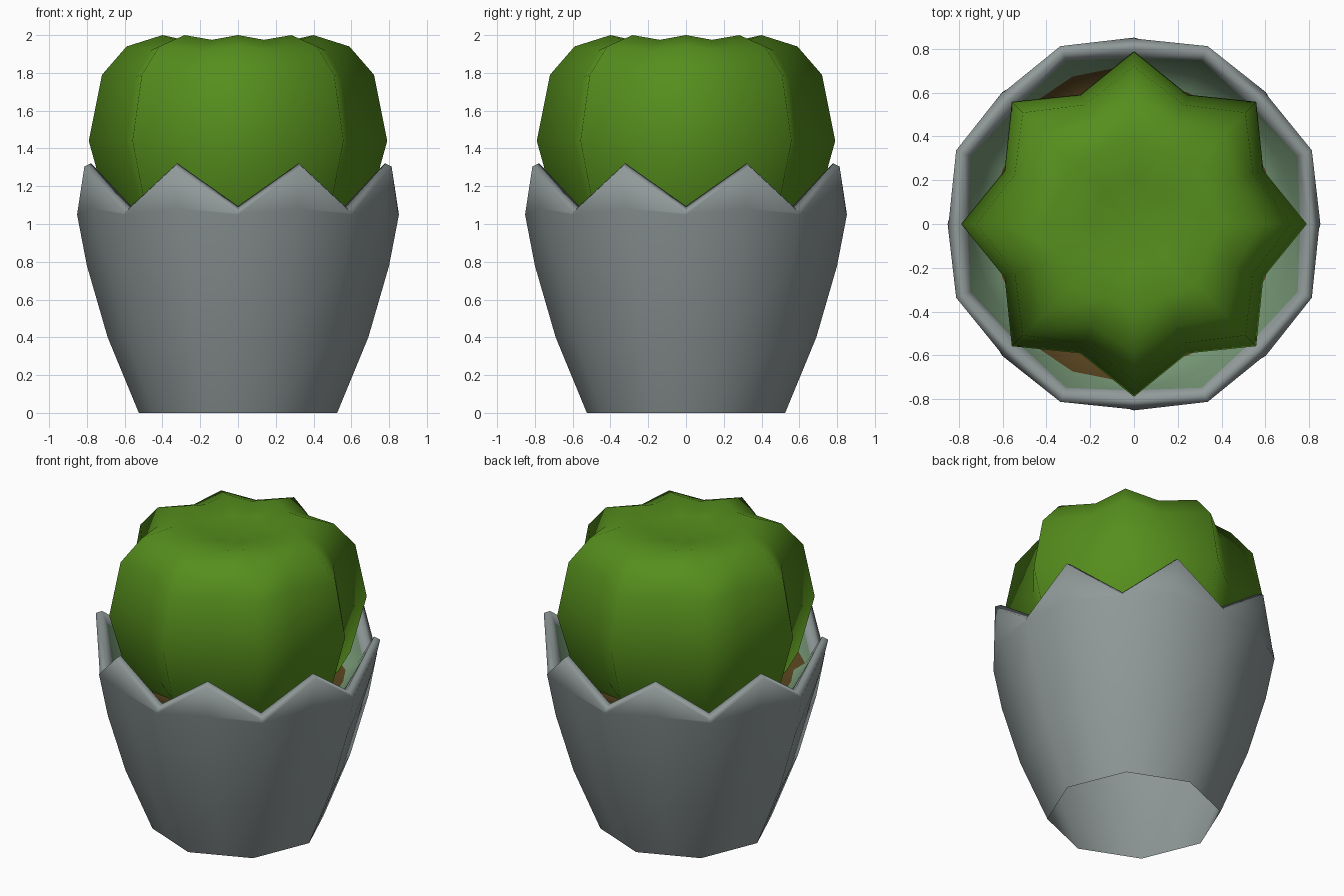
import bpy, bmesh, math

if "Cube" in bpy.data.objects:
    bpy.data.objects.remove(bpy.data.objects["Cube"])


def material(name, rgb):
    m = bpy.data.materials.new(name)
    m.diffuse_color = (*rgb, 1)
    m.use_nodes = True
    m.node_tree.nodes["Principled BSDF"].inputs["Base Color"].default_value = m.diffuse_color
    return m


GREY = material("grey clay", (0.28, 0.32, 0.32))
GREEN = material("cactus green", (0.092, 0.27, 0.012))
MOSS = material("pale moss", (0.17, 0.29, 0.17))
SOIL = material("brown soil", (0.095, 0.055, 0.013))


def loft(name, rings, mats, cap_end=False, pick=None):
    """Each ring is (r_even, z_even, r_odd, z_odd) around 16 alternating columns."""
    bm = bmesh.new()
    loops = []
    for re, ze, ro, zo in rings:
        loop = []
        for i in range(16):
            a = i * math.pi / 8
            r, z = (ro, zo) if i % 2 else (re, ze)
            loop.append(bm.verts.new((r * math.cos(a), r * math.sin(a), z)))
        loops.append(loop)
    for lo, hi in zip(loops, loops[1:]):
        for i in range(16):
            j = (i + 1) % 16
            bm.faces.new((lo[i], lo[j], hi[j], hi[i]))
    if cap_end:
        c = bm.verts.new((0, 0, sum(v.co.z for v in loops[-1]) / 16))
        for i in range(16):
            bm.faces.new((loops[-1][i], loops[-1][(i + 1) % 16], c))
    for f in bm.faces:
        f.smooth = True
        if pick:
            f.material_index = pick(f.calc_center_median())
    me = bpy.data.meshes.new(name)
    bm.to_mesh(me)
    bm.free()
    for m in mats:
        me.materials.append(m)
    ob = bpy.data.objects.new(name, me)
    bpy.context.collection.objects.link(ob)
    return ob


# Pot: open octagonal shell (corners on even columns), zigzag rim with points on odd columns
loft("pot", [
    (0.525, 0.00, 0.485, 0.00),
    (0.69, 0.40, 0.64, 0.40),
    (0.80, 0.78, 0.75, 0.80),
    (0.852, 1.05, 0.83, 1.08),
    (0.848, 1.06, 0.88, 1.305),
    (0.80, 1.095, 0.842, 1.322),
    (0.76, 1.05, 0.81, 1.24),
], [GREY])


# Inner bed: moss below the rim, bare soil around the plant and in two patches
def ground_colour(c):
    a = abs(math.degrees(math.atan2(c.y, c.x)))
    r = math.hypot(c.x, c.y)
    return 1 if r < 0.64 or (98 < a < 128 and r < 0.71) else 0


loft("ground_cover", [
    (0.76, 1.05, 0.81, 1.24),
    (0.73, 1.00, 0.73, 1.08),
    (0.66, 0.96, 0.65, 1.00),
    (0.50, 0.95, 0.50, 0.95),
], [MOSS, SOIL], cap_end=True, pick=ground_colour)

# Ribbed cactus: even columns = ribs, odd = grooves
loft("cactus", [
    (0.52, 0.80, 0.42, 0.80),
    (0.69, 1.08, 0.56, 1.08),
    (0.79, 1.44, 0.64, 1.44),
    (0.72, 1.79, 0.59, 1.78),
    (0.59, 1.94, 0.50, 1.92),
    (0.40, 2.00, 0.36, 1.975),
    (0.20, 1.955, 0.19, 1.95),
], [GREEN], cap_end=True)
